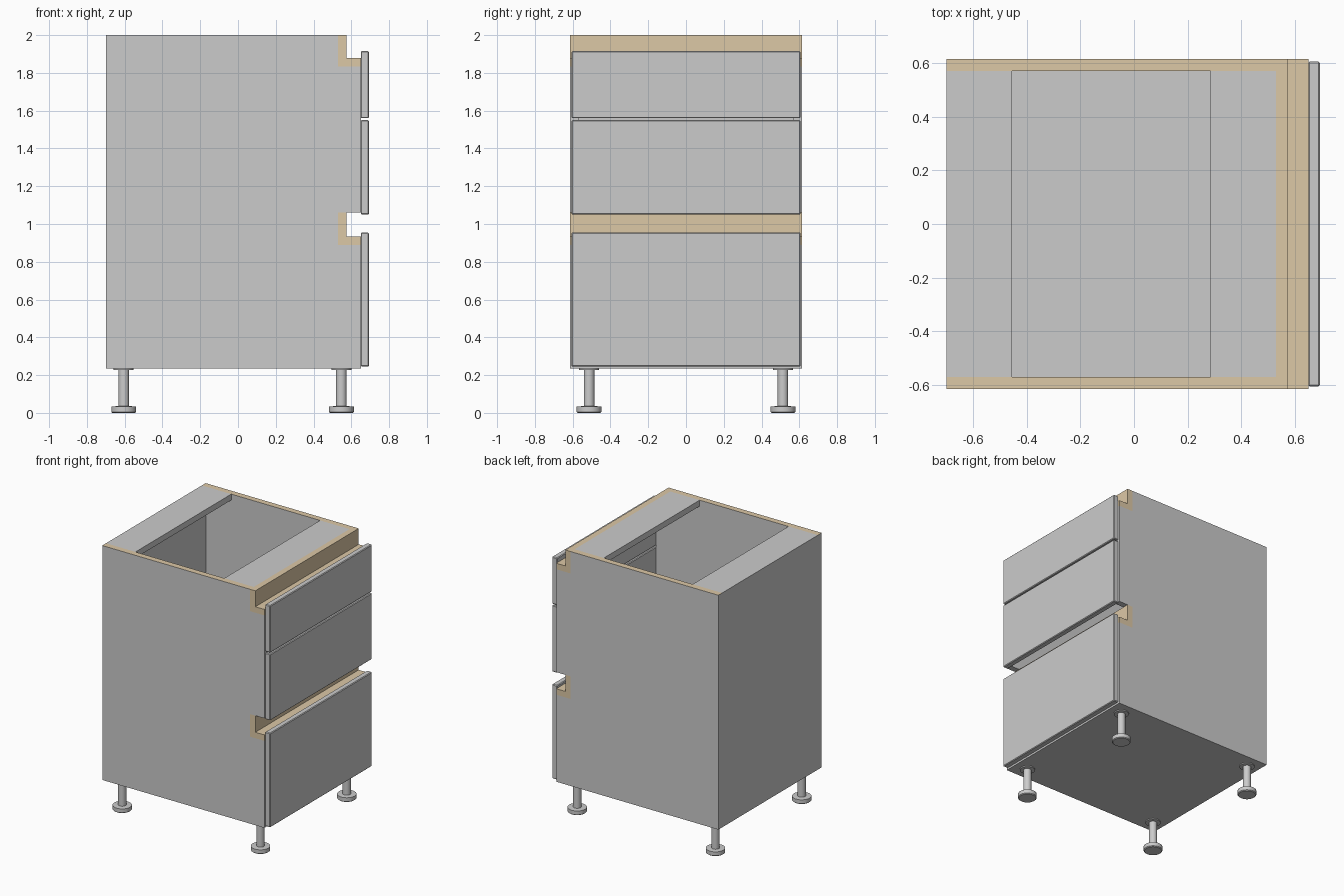
import bpy, bmesh

if "Cube" in bpy.data.objects:
    bpy.data.objects.remove(bpy.data.objects["Cube"])

tan = bpy.data.materials.new("oak")
tan.diffuse_color = (0.72, 0.58, 0.38, 1)
tan.use_nodes = True
tan.node_tree.nodes["Principled BSDF"].inputs["Base Color"].default_value = tan.diffuse_color
grey = bpy.data.materials.new("grey")
grey.diffuse_color = (0.8, 0.8, 0.8, 1)
grey.use_nodes = True
grey.node_tree.nodes["Principled BSDF"].inputs["Base Color"].default_value = grey.diffuse_color

BACK, FRONT, W, T = -0.70, 0.65, 0.615, 0.045   # body depth, half width, board thickness
BOTTOM, TOP = 0.235, 2.0


def finish(name, bm):
    bmesh.ops.recalc_face_normals(bm, faces=bm.faces)
    me = bpy.data.meshes.new(name)
    bm.to_mesh(me)
    bm.free()
    ob = bpy.data.objects.new(name, me)
    bpy.context.collection.objects.link(ob)
    return ob


def prism(name, profile, y0, y1, mat=None):
    """Extrude an (x, z) profile from y0 to y1."""
    bm = bmesh.new()
    face = bm.faces.new([bm.verts.new((x, y0, z)) for x, z in profile])
    ext = bmesh.ops.extrude_face_region(bm, geom=[face])
    verts = [v for v in ext["geom"] if isinstance(v, bmesh.types.BMVert)]
    bmesh.ops.translate(bm, verts=verts, vec=(0, y1 - y0, 0))
    ob = finish(name, bm)
    if mat:
        ob.data.materials.append(mat)
    return ob


def board(name, x0, x1, y, z0, z1):
    return prism(name, [(x0, z0), (x1, z0), (x1, z1), (x0, z1)], -y, y)


# side panels, cut out for the two grip channels, with a light top edge
side = [(BACK, BOTTOM + T), (FRONT, BOTTOM + T), (FRONT, 0.89), (0.53, 0.89),
        (0.53, 1.06), (FRONT, 1.06), (FRONT, 1.835), (0.53, 1.835),
        (0.53, TOP), (BACK, TOP)]
for label, s in (("left", -1), ("right", 1)):
    ob = prism(label + "_side_panel", side, s * (W - T), s * W, grey)
    ob.data.materials.append(tan)
    for p in ob.data.polygons:
        if p.normal.z > 0.9 and p.center.z > TOP - 0.01:
            p.material_index = 1

# L-shaped grip channels across the full width
for name, z0, z1 in (("middle_grip_channel", 0.89, 1.06), ("top_grip_channel", 1.835, TOP)):
    prism(name, [(0.53, z0), (FRONT, z0), (FRONT, z0 + T), (0.575, z0 + T),
                 (0.575, z1), (0.53, z1)], -W, W, tan)

# bottom, back and top rails
inner = W - T
board("bottom_panel", BACK, FRONT, W, BOTTOM, BOTTOM + T)
board("back_panel", BACK, BACK + 0.035, inner, BOTTOM + T, TOP - T)
board("back_rail", BACK, -0.455, inner, TOP - T, TOP)
board("front_rail", 0.285, 0.53, inner, TOP - T, TOP)

# drawer fronts
for name, z0, z1 in (("bottom", 0.245, 0.955), ("middle", 1.05, 1.55), ("top", 1.56, 1.915)):
    ob = board(name + "_drawer_front", FRONT, 0.693, 0.606, z0, z1)
    bev = ob.modifiers.new("edge", "BEVEL")
    bev.width, bev.segments = 0.005, 1

# adjustable legs: stepped lathe profile of (radius, z)
rings = [(0.06, 0), (0.066, 0.005), (0.066, 0.034), (0.028, 0.036),
         (0.028, 0.226), (0.053, 0.227), (0.053, BOTTOM)]
for xl, x in (("back", -0.605), ("front", 0.547)):
    for yl, y in (("left", -0.513), ("right", 0.513)):
        bm = bmesh.new()
        loops = []
        for r, z in rings:
            c = bmesh.ops.create_circle(bm, segments=32, radius=r)["verts"]
            for v in c:
                v.co.z = z
            loops.append(c)
        for a, b in zip(loops, loops[1:]):
            for i in range(32):
                j = (i + 1) % 32
                bm.faces.new((a[i], a[j], b[j], b[i]))
        bm.faces.new(loops[0])
        bm.faces.new(loops[-1])
        leg = finish(f"{xl}_{yl}_leg", bm)
        leg.location = (x, y, 0)
        bpy.ops.object.select_all(action="DESELECT")
        leg.select_set(True)
        bpy.context.view_layer.objects.active = leg
        bpy.ops.object.shade_smooth_by_angle()
